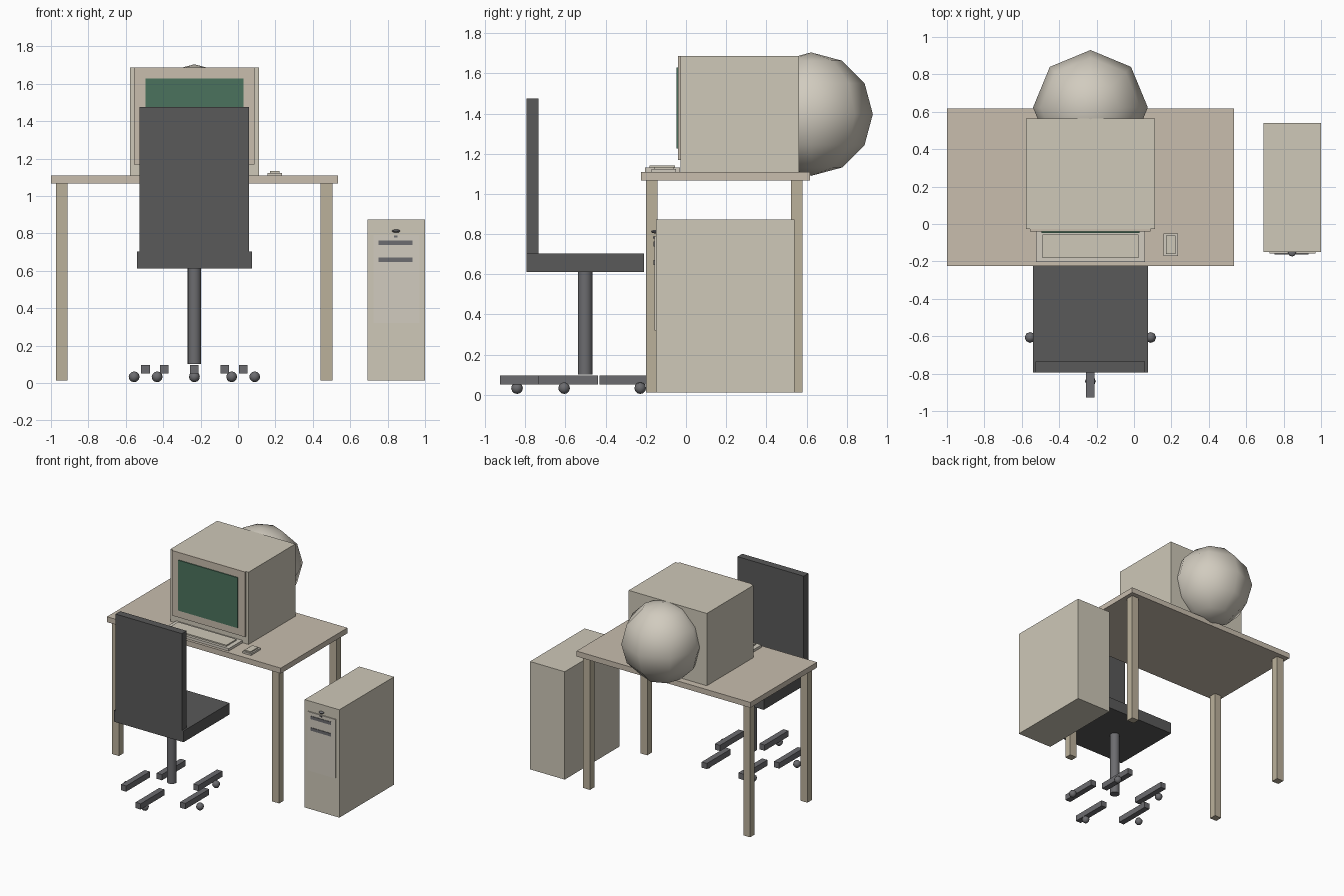
import bpy
from math import sin, cos, radians

if "Cube" in bpy.data.objects:
    bpy.data.objects.remove(bpy.data.objects["Cube"])


def material(name, r, g, b):
    m = bpy.data.materials.new(name)
    m.diffuse_color = (r, g, b, 1)
    m.use_nodes = True
    m.node_tree.nodes["Principled BSDF"].inputs["Base Color"].default_value = m.diffuse_color
    return m


BEIGE = material("beige_plastic", 0.62, 0.58, 0.48)
LIGHT = material("light_plastic", 0.64, 0.60, 0.52)
WOOD = material("desk_top", 0.58, 0.51, 0.42)
LEG = material("desk_leg", 0.50, 0.44, 0.33)
DARK = material("dark_fabric", 0.10, 0.10, 0.10)
METAL = material("grey_metal", 0.15, 0.15, 0.16)
GREEN = material("screen_green", 0.07, 0.17, 0.11)


def finish(name, mat, smooth=False):
    ob = bpy.context.object
    ob.name = name
    ob.data.materials.append(mat)
    if smooth:
        bpy.ops.object.shade_smooth_by_angle(angle=radians(50))
    return ob


def box(name, x, y, z, mat):
    """Box from (min, max) ranges on each axis."""
    bpy.ops.mesh.primitive_cube_add(size=1, location=[sum(r) / 2 for r in (x, y, z)])
    ob = finish(name, mat)
    size = [r[1] - r[0] for r in (x, y, z)]
    for v in ob.data.vertices:
        v.co = [c * s for c, s in zip(v.co, size)]
    return ob


def ball(name, loc, radius, mat):
    bpy.ops.mesh.primitive_uv_sphere_add(segments=8, ring_count=6, radius=radius, location=loc)
    return finish(name, mat, True)


# Desk
box("desk_top", (-1, 0.535), (-0.225, 0.617), (1.067, 1.11), WOOD)
for side, x in (("left", (-0.972, -0.912)), ("right", (0.442, 0.504))):
    for end, y in (("front", (-0.2, -0.143)), ("back", (0.522, 0.58))):
        box(f"desk_leg_{end}_{side}", x, y, (0.012, 1.067), LEG)

# Monitor with a bulging tube behind
box("monitor_case", (-0.578, 0.112), (-0.027, 0.563), (1.11, 1.687), BEIGE)
box("monitor_bezel", (-0.556, 0.089), (-0.04, -0.027), (1.168, 1.687), WOOD)
box("screen", (-0.495, 0.03), (-0.047, -0.04), (1.226, 1.628), GREEN)
ball("monitor_tube", (-0.233, 0.623, 1.397), 0.307, LIGHT)

# Keyboard and mouse
box("keyboard_base", (-0.525, 0.06), (-0.203, -0.03), (1.11, 1.13), LIGHT)
box("keyboard_keys", (-0.49, 0.025), (-0.182, -0.055), (1.13, 1.14), BEIGE)
box("mouse_body", (0.158, 0.235), (-0.172, -0.05), (1.11, 1.124), LIGHT)
box("mouse_buttons", (0.17, 0.223), (-0.16, -0.062), (1.124, 1.133), BEIGE)

# Computer tower
box("tower_case", (0.693, 1.0), (-0.15, 0.54), (0.012, 0.873), BEIGE)
box("tower_panel", (0.725, 0.97), (-0.158, -0.15), (0.32, 0.79), LIGHT)
for i, z in enumerate((0.75, 0.658)):
    box(f"drive_slot_{i + 1}", (0.752, 0.934), (-0.162, -0.158), (z - 0.012, z + 0.012), METAL)
ball("power_button", (0.845, -0.152, 0.812), 0.022, METAL).scale = (1, 1, 0.4)
box("tower_light", (0.835, 0.853), (-0.164, -0.156), (0.778, 0.788), METAL)

# Chair
CX, CY = -0.233, -0.502
box("chair_seat", (-0.54, 0.074), (-0.793, -0.21), (0.612, 0.702), DARK)
box("chair_back", (-0.526, 0.059), (-0.793, -0.734), (0.702, 1.475), DARK)
bpy.ops.mesh.primitive_cylinder_add(vertices=16, radius=0.036, depth=0.51,
                                    location=(CX, CY, 0.357))
finish("chair_column", METAL, True)

# Five parallel foot bars and casters placed round the column
for i in range(5):
    a = radians(-90 + 72 * i)
    x, y = CX + 0.275 * cos(a), CY + 0.275 * sin(a)
    box(f"chair_foot_{i + 1}", (x - 0.023, x + 0.023), (y - 0.15, y + 0.15), (0.05, 0.096), METAL)
    ball(f"caster_{i + 1}", (CX + 0.339 * cos(a), CY + 0.339 * sin(a), 0.033), 0.029, METAL)
